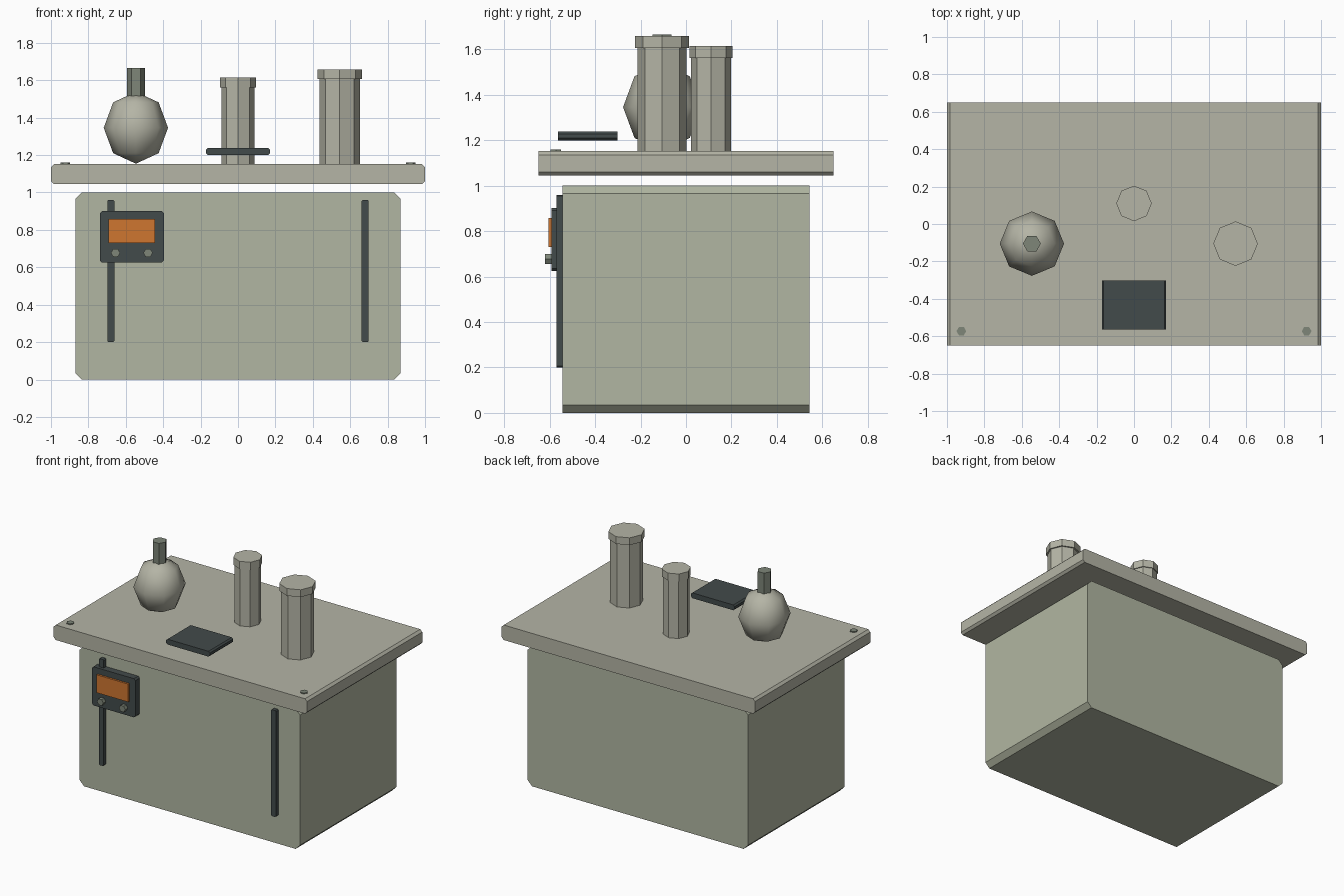
import bpy, bmesh, math
from mathutils import Matrix

if "Cube" in bpy.data.objects:
    bpy.data.objects.remove(bpy.data.objects["Cube"])


def material(name, r, g, b):
    m = bpy.data.materials.new(name)
    m.diffuse_color = (r, g, b, 1)
    m.use_nodes = True
    m.node_tree.nodes["Principled BSDF"].inputs["Base Color"].default_value = m.diffuse_color
    return m


SHELL = material("pale_green", 0.44, 0.47, 0.36)
LID = material("pale_grey", 0.46, 0.46, 0.38)
DARK = material("dark_slate", 0.055, 0.07, 0.07)
METAL = material("dull_metal", 0.21, 0.24, 0.19)
ORANGE = material("orange", 0.62, 0.18, 0.03)


def finish(bm, name, mat, smooth=False):
    bmesh.ops.recalc_face_normals(bm, faces=bm.faces)
    for f in bm.faces:
        f.smooth = smooth
    me = bpy.data.meshes.new(name)
    bm.to_mesh(me)
    bm.free()
    ob = bpy.data.objects.new(name, me)
    bpy.context.collection.objects.link(ob)
    me.materials.append(mat)
    return ob


def slab(name, x, y, z, c, mat):
    """Rectangle in x/z with cut corners, extruded along y."""
    (x0, x1), (y0, y1), (z0, z1) = x, y, z
    if c:
        pts = [(x0 + c, z0), (x1 - c, z0), (x1, z0 + c), (x1, z1 - c),
               (x1 - c, z1), (x0 + c, z1), (x0, z1 - c), (x0, z0 + c)]
    else:
        pts = [(x0, z0), (x1, z0), (x1, z1), (x0, z1)]
    bm = bmesh.new()
    face = bm.faces.new([bm.verts.new((px, y0, pz)) for px, pz in pts])
    ext = bmesh.ops.extrude_face_region(bm, geom=[face])["geom"]
    bmesh.ops.translate(bm, vec=(0, y1 - y0, 0),
                        verts=[v for v in ext if isinstance(v, bmesh.types.BMVert)])
    return finish(bm, name, mat)


def prism(name, center, r, depth, sides, mat, along_y=False):
    """Regular prism with a corner on +x, centred at the given point."""
    bm = bmesh.new()
    ring = [bm.verts.new((r * math.cos(2 * math.pi * i / sides),
                          r * math.sin(2 * math.pi * i / sides), -depth / 2))
            for i in range(sides)]
    ext = bmesh.ops.extrude_face_region(bm, geom=[bm.faces.new(ring)])["geom"]
    bmesh.ops.translate(bm, vec=(0, 0, depth),
                        verts=[v for v in ext if isinstance(v, bmesh.types.BMVert)])
    if along_y:
        bmesh.ops.rotate(bm, verts=bm.verts, matrix=Matrix.Rotation(math.pi / 2, 3, 'X'))
    bmesh.ops.translate(bm, verts=bm.verts, vec=center)
    return finish(bm, name, mat)


# Main tank and overhanging lid
slab("tank_body", (-0.87, 0.87), (-0.543, 0.543), (0, 1), 0.035, SHELL)
slab("lid", (-1, 1), (-0.65, 0.65), (1.045, 1.152), 0.016, LID)

# Front rails and lid bolts, mirrored left and right
for side, s in (("left", -1), ("right", 1)):
    slab(side + "_rail", (s * 0.68 - 0.019, s * 0.68 + 0.019),
         (-0.571, -0.541), (0.2, 0.96), 0.006, DARK)
    prism(side + "_lid_bolt", (s * 0.923, -0.573, 1.149), 0.026, 0.02, 6, METAL)

# Control box with screen and two knobs
slab("control_box", (-0.738, -0.396), (-0.592, -0.541), (0.625, 0.901), 0.011, DARK)
slab("screen", (-0.692, -0.444), (-0.606, -0.588), (0.73, 0.858), 0, ORANGE)
for i, x in enumerate((-0.655, -0.481)):
    prism(f"knob_{i + 1}", (x, -0.604, 0.677), 0.025, 0.032, 6, METAL, True)

# Tray held above the lid
slab("tray", (-0.172, 0.172), (-0.564, -0.302), (1.2, 1.238), 0.01, DARK)

# Capped canisters
for name, x, y, r, rc, z0, z1 in (("small_canister", 0, 0.11, 0.088, 0.095, 1.562, 1.616),
                                  ("large_canister", 0.543, -0.105, 0.108, 0.119, 1.606, 1.658)):
    prism(name, (x, y, (1.14 + z0 + 0.01) / 2), r, z0 + 0.01 - 1.14, 8, LID)
    prism(name + "_cap", (x, y, (z0 + z1) / 2), rc, z1 - z0, 8, LID)

# Round flask with a hexagonal neck
bm = bmesh.new()
bmesh.ops.create_uvsphere(bm, u_segments=8, v_segments=4, radius=1)
bmesh.ops.scale(bm, verts=bm.verts, vec=(0.172, 0.172, 0.192))
bmesh.ops.translate(bm, verts=bm.verts, vec=(-0.546, -0.105, 1.346))
finish(bm, "flask", LID, smooth=True)
prism("flask_neck", (-0.546, -0.105, 1.59), 0.048, 0.15, 6, METAL)
